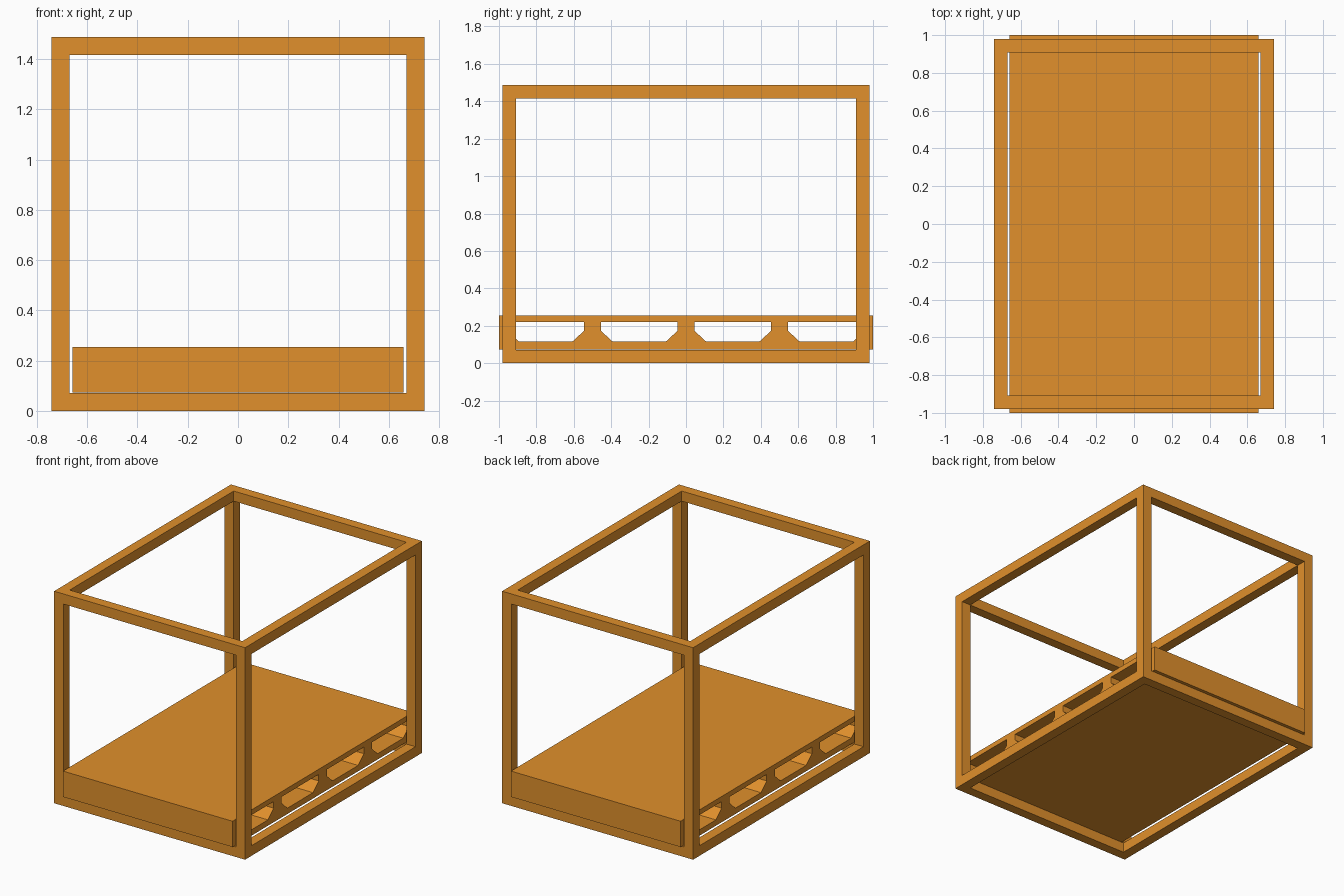
import bpy
from math import radians

if "Cube" in bpy.data.objects:
    bpy.data.objects.remove(bpy.data.objects["Cube"])

X, Y, H, B = 0.741, 0.98, 1.487, 0.071   # half width, half depth, height, bar size

mat = bpy.data.materials.new("orange_paint")
mat.diffuse_color = (0.75, 0.28, 0.025, 1)
mat.use_nodes = True
mat.node_tree.nodes["Principled BSDF"].inputs["Base Color"].default_value = mat.diffuse_color


def box(name, lo, hi):
    bpy.ops.mesh.primitive_cube_add(size=1, location=[(a + b) / 2 for a, b in zip(lo, hi)])
    ob = bpy.context.object
    ob.name = name
    ob.scale = [b - a for a, b in zip(lo, hi)]
    bpy.ops.object.transform_apply(location=False, rotation=False, scale=True)
    ob.data.materials.append(mat)
    return ob


def span(side, half):
    """Bar extent on the given side of an axis."""
    return sorted((side * half, side * (half - B)))


# Corner posts
for sx in (-1, 1):
    for sy in (-1, 1):
        (x0, x1), (y0, y1) = span(sx, X), span(sy, Y)
        box("corner_post", (x0, y0, 0), (x1, y1, H))

# Bottom and top rails fitted between the posts
for label, z in (("bottom", 0), ("top", H - B)):
    for s in (-1, 1):
        x0, x1 = span(s, X)
        box(label + "_side_rail", (x0, B - Y, z), (x1, Y - B, z + B))
        y0, y1 = span(s, Y)
        box(label + "_end_rail", (B - X, y0, z), (X - B, y1, z + B))

# Pallet deck: side profile with four fork channels, extruded across x
curve = bpy.data.curves.new("pallet_deck", 'CURVE')
curve.dimensions = '2D'
curve.fill_mode = 'BOTH'
curve.extrude = 0.658


def outline(points):
    sp = curve.splines.new('POLY')
    sp.points.add(len(points) - 1)
    for p, (y, z) in zip(sp.points, points):
        p.co = (y, z, 0, 1)
    sp.use_cyclic_u = True


outline([(-1, 0.074), (1, 0.074), (1, 0.255), (-1, 0.255)])
for c in (-0.75, -0.25, 0.25, 0.75):
    outline([(c - 0.142, 0.115), (c + 0.142, 0.115), (c + 0.205, 0.173),
             (c + 0.205, 0.219), (c - 0.205, 0.219), (c - 0.205, 0.173)])

deck = bpy.data.objects.new("pallet_deck", curve)
deck.rotation_euler = (radians(90), 0, radians(90))
bpy.context.collection.objects.link(deck)
bpy.ops.object.select_all(action='DESELECT')
deck.select_set(True)
bpy.context.view_layer.objects.active = deck
bpy.ops.object.convert(target='MESH')
deck = bpy.context.object
bpy.ops.object.shade_flat()
deck.data.materials.clear()
deck.data.materials.append(mat)
